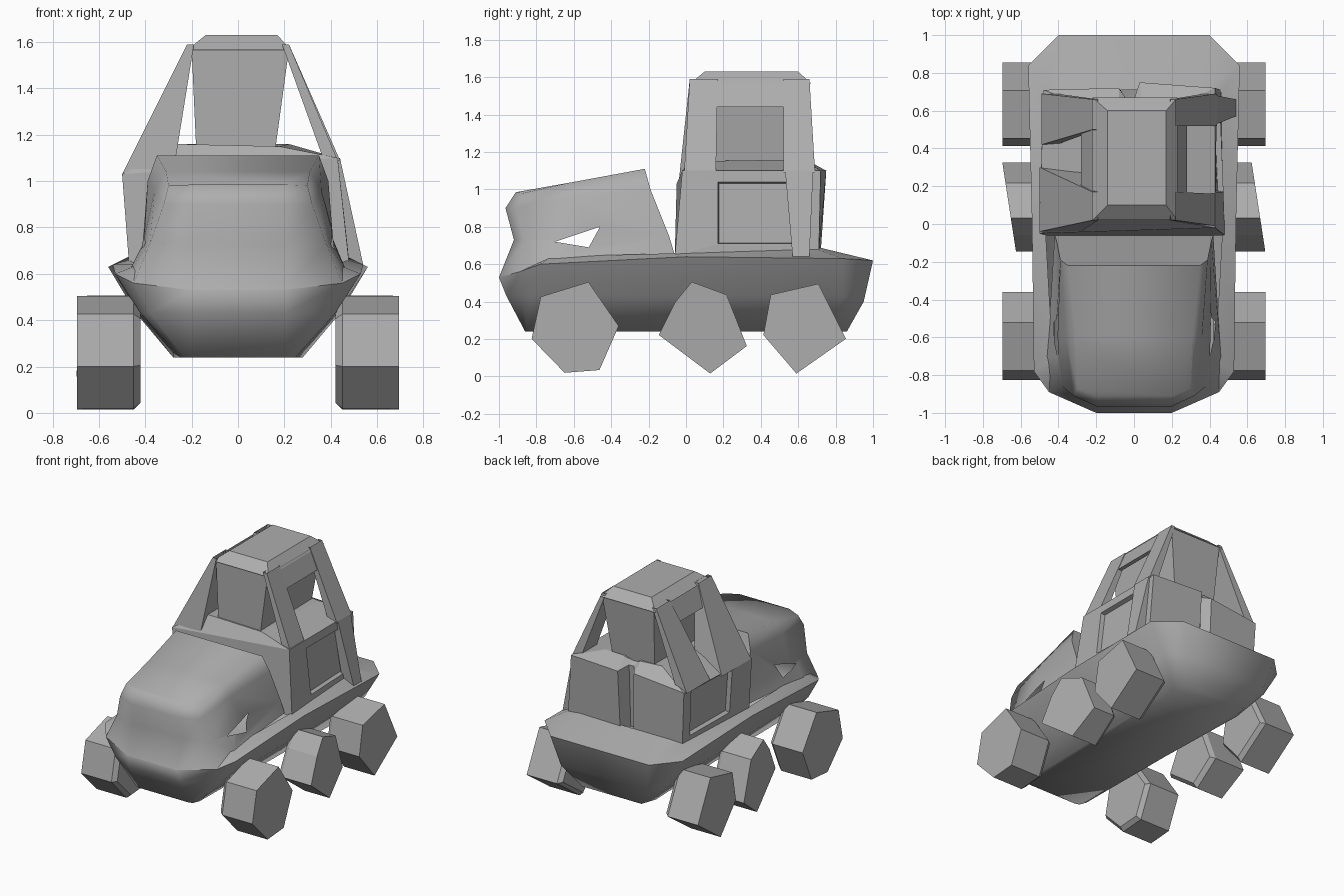
import bpy, bmesh, math

if "Cube" in bpy.data.objects:
    bpy.data.objects.remove(bpy.data.objects["Cube"])

grey = bpy.data.materials.new("plain grey")
grey.diffuse_color = (0.42, 0.42, 0.42, 1)
grey.use_nodes = True
grey.node_tree.nodes["Principled BSDF"].inputs["Base Color"].default_value = grey.diffuse_color


def make(name, rings, smooth=0, start=True, end=True):
    """Loft closed rings of equal length; each end may be capped."""
    bm = bmesh.new()
    rows = [[bm.verts.new(p) for p in ring] for ring in rings]
    n = len(rows[0])
    bm.faces.new(rows[0][::-1])
    bm.faces.new(rows[-1])
    for a, b in zip(rows, rows[1:]):
        for i in range(n):
            j = (i + 1) % n
            bm.faces.new((a[i], a[j], b[j], b[i]))
    bmesh.ops.recalc_face_normals(bm, faces=bm.faces)
    bm.faces.ensure_lookup_table()
    spare = [bm.faces[i] for i, keep in ((0, start), (1, end)) if not keep]
    bmesh.ops.delete(bm, geom=spare, context='FACES_ONLY')
    mesh = bpy.data.meshes.new(name)
    bm.to_mesh(mesh)
    bm.free()
    obj = bpy.data.objects.new(name, mesh)
    bpy.context.collection.objects.link(obj)
    mesh.materials.append(grey)
    bpy.ops.object.select_all(action='DESELECT')
    obj.select_set(True)
    bpy.context.view_layer.objects.active = obj
    if smooth:
        bpy.ops.object.shade_smooth_by_angle(angle=math.radians(smooth))
    return obj


def mirrored(half):
    """Close a right-hand outline with its mirror image."""
    return list(half) + [(-x, y, z) for x, y, z in reversed(half)]


def block(name, bottom, top, start=False, end=False):
    """Tapered block; each end is (x0, x1, y0, y1, z)."""
    return make(name, [[(a, c, z), (b, c, z), (b, d, z), (a, d, z)]
                       for a, b, c, d, z in (bottom, top)], 0, start, end)


# Boat-shaped lower hull with flared rim, open under the cabin
make("hull", [
    mirrored([(0.20, -0.86, 0.24), (0.23, -0.85, 0.24), (0.25, -0.80, 0.24),
              (0.28, 0.0, 0.26), (0.28, 0.75, 0.24), (0.24, 0.86, 0.24)]),
    mirrored([(0.21, -0.96, 0.43), (0.38, -0.88, 0.43), (0.42, -0.82, 0.43),
              (0.43, 0.0, 0.43), (0.44, 0.84, 0.43), (0.35, 0.95, 0.40)]),
    mirrored([(0.20, -1.0, 0.53), (0.45, -0.89, 0.56), (0.53, -0.78, 0.60),
              (0.54, 0.0, 0.64), (0.56, 0.84, 0.63), (0.40, 1.0, 0.62)]),
    mirrored([(0.18, -0.94, 0.60), (0.40, -0.82, 0.62), (0.43, -0.72, 0.64),
              (0.47, 0.0, 0.66), (0.46, 0.70, 0.68), (0.36, 0.71, 0.69)]),
], 65, end=False)

# Wedge-shaped cutter for the vents in the bonnet sides
cutter = make("vent_cutter", [[(x, -0.70, 0.72), (x, -0.46, 0.80), (x, -0.52, 0.69)]
                              for x in (-0.8, 0.8)])
cutter.hide_render = True

# Rounded hollow bonnet rising toward the cabin
bonnet = make("bonnet", [
    mirrored([(0.20, -1.0, 0.53), (0.45, -0.89, 0.56), (0.46, -0.70, 0.63), (0.42, -0.06, 0.65)]),
    mirrored([(0.21, -0.92, 0.73), (0.38, -0.86, 0.73), (0.41, -0.60, 0.73), (0.41, -0.09, 0.75)]),
    mirrored([(0.20, -0.965, 0.90), (0.32, -0.91, 0.90), (0.36, -0.60, 0.96), (0.39, -0.19, 1.00)]),
    mirrored([(0.20, -0.91, 0.985), (0.30, -0.87, 0.98), (0.31, -0.60, 1.04), (0.35, -0.22, 1.11)]),
], 65)
vent = bonnet.modifiers.new("vent", 'BOOLEAN')
vent.operation = 'DIFFERENCE'
vent.solver = 'EXACT'
vent.object = cutter
bpy.ops.object.modifier_apply(modifier="vent")
cutter.hide_set(True)
bm = bmesh.new()
bm.from_mesh(bonnet.data)
inner = []
for f in bm.faces:
    c = f.calc_center_median()
    span = abs(c.x) < 0.15 and -0.8 < c.y < -0.3 and c.z < 0.85
    if span or f.normal.z < -0.6:
        inner.append(f)
bmesh.ops.delete(bm, geom=inner, context='FACES')
bm.to_mesh(bonnet.data)
bm.free()

# Lower cabin with a groove down the back and a sloping shoulder
cabin = make("lower_cabin", [
    [(-0.47, -0.06, 0.64), (0.48, -0.06, 0.64), (0.46, 0.71, 0.66), (0.03, 0.72, 0.66),
     (0.0, 0.64, 0.66), (-0.04, 0.64, 0.66), (-0.07, 0.71, 0.66), (-0.46, 0.70, 0.66)],
    [(-0.50, -0.05, 1.03), (0.43, -0.02, 1.10), (0.43, 0.72, 1.10), (0.03, 0.75, 1.10),
     (0.0, 0.66, 1.12), (-0.04, 0.66, 1.12), (-0.08, 0.72, 1.10), (-0.48, 0.71, 1.06)],
    [(-0.26, 0.02, 1.16), (0.18, 0.02, 1.15), (0.22, 0.62, 1.16), (0.05, 0.64, 1.16),
     (0.0, 0.62, 1.14), (-0.04, 0.62, 1.14), (-0.08, 0.64, 1.16), (-0.24, 0.62, 1.16)],
], start=False)

# Sunken door panels
bm = bmesh.new()
bm.from_mesh(cabin.data)
for side in (-1, 1):
    door = max(bm.faces, key=lambda f: f.normal.x * side * (f.calc_area() > 0.2))
    bmesh.ops.inset_region(bm, faces=[door], thickness=0.06, use_boundary=True, use_even_offset=True)
    for v in door.verts:
        v.co.y = 0.17 if v.co.y < 0.3 else 0.62
        v.co.z = 0.71 if v.co.z < 0.9 else 1.04
    bmesh.ops.inset_region(bm, faces=[door], thickness=0.01, depth=-0.03, use_boundary=True)
bm.to_mesh(cabin.data)
bm.free()

# Upper cabin core and chamfered roof
block("window_core", (-0.18, 0.16, 0.03, 0.62, 1.13), (-0.20, 0.22, 0.03, 0.66, 1.57))
block("roof", (-0.22, 0.23, 0.02, 0.67, 1.565), (-0.14, 0.17, 0.10, 0.60, 1.63), end=True)

# Sloping roof pillars and the rails above the side windows
block("front_pillar_right", (0.37, 0.43, -0.01, 0.16, 1.09), (0.19, 0.22, 0.02, 0.17, 1.59))
block("rear_pillar_right", (0.37, 0.44, 0.52, 0.69, 1.09), (0.19, 0.22, 0.52, 0.66, 1.59))
block("rear_post_right", (0.45, 0.54, 0.57, 0.66, 0.64), (0.40, 0.44, 0.53, 0.68, 1.10))
block("front_pillar_left", (-0.50, -0.28, -0.04, 0.30, 1.03), (-0.22, -0.19, 0.02, 0.17, 1.59))
block("rear_pillar_left", (-0.49, -0.41, 0.42, 0.69, 1.05), (-0.22, -0.19, 0.50, 0.66, 1.59))
for side, label in ((1, "right"), (-1, "left")):
    low, high = sorted((side * 0.25, side * 0.28)), sorted((side * 0.19, side * 0.22))
    block("window_rail_" + label, (*low, 0.15, 0.54, 1.44), (*high, 0.15, 0.54, 1.58), True)

# Rough low-sided wheels, three on each side; the middle pair lean
profiles = {
    "front": [(-0.83, 0.20), (-0.78, 0.43), (-0.52, 0.51), (-0.355, 0.27), (-0.46, 0.03), (-0.65, 0.015)],
    "middle": [(-0.15, 0.22), (-0.06, 0.40), (0.03, 0.51), (0.22, 0.44), (0.33, 0.16), (0.13, 0.01)],
    "rear": [(0.41, 0.22), (0.45, 0.44), (0.71, 0.50), (0.86, 0.20), (0.59, 0.01)],
}
for place, outline in profiles.items():
    cy = sum(p[0] for p in outline) / len(outline)
    cz = sum(p[1] for p in outline) / len(outline)
    for side, label in ((1, "right"), (-1, "left")):
        lean = -side * 0.15 if place == "middle" else 0
        reach = 0.66 if place == "middle" else 0.695
        rings = []
        for x, s in ((0.42, 0.87), (0.45, 0.98), (reach, 0.98)):
            tilt = lean if x > 0.6 else 0
            rings.append([(side * (x + tilt * (y - cy)), cy + (y - cy) * s, cz + (z - cz) * s)
                          for y, z in outline])
        make(f"{place}_wheel_{label}", rings)
